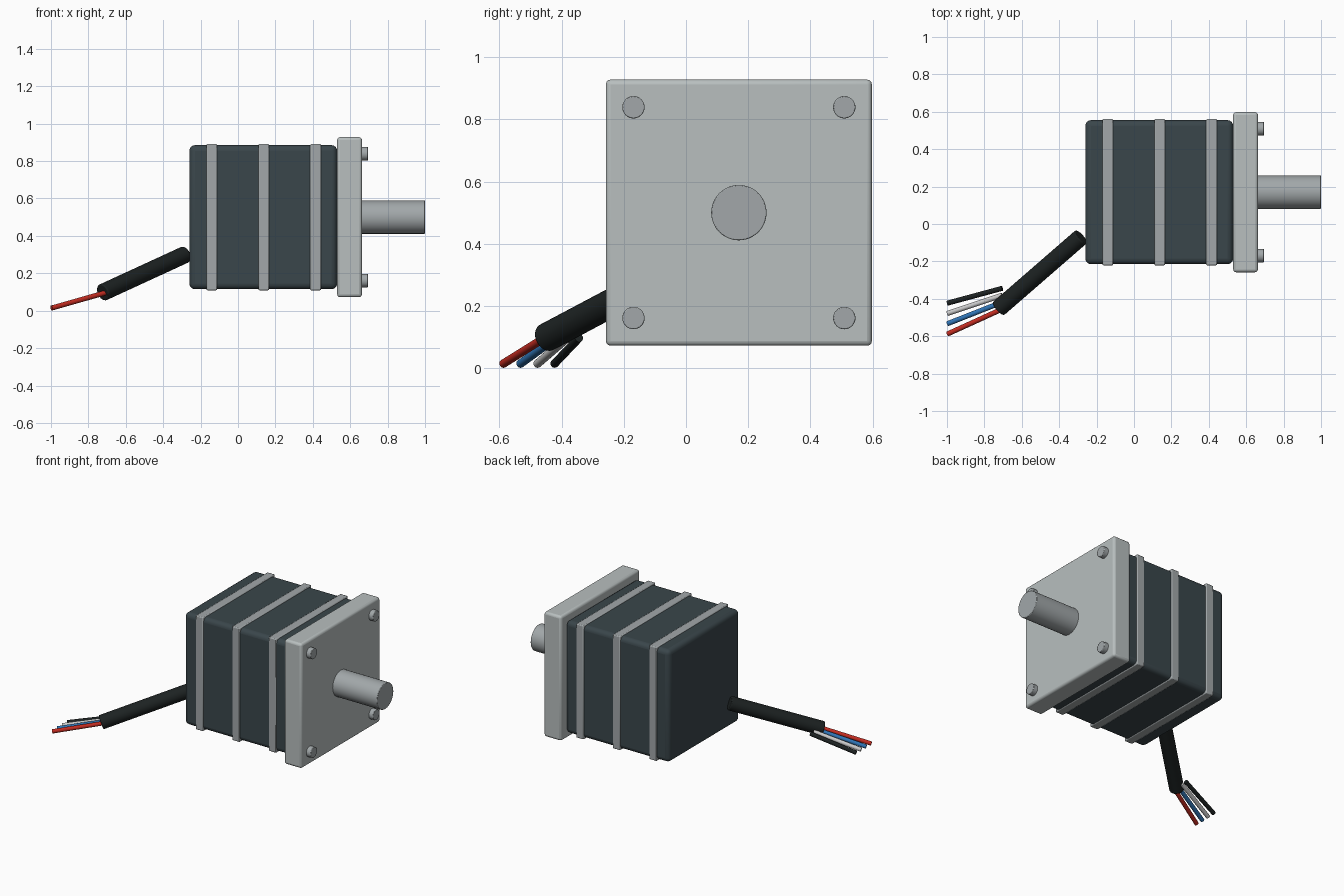
import bpy
from mathutils import Vector

if "Cube" in bpy.data.objects:
    bpy.data.objects.remove(bpy.data.objects["Cube"])

CY, CZ = 0.17, 0.5  # motor axis


def material(name, rgb):
    m = bpy.data.materials.new(name)
    m.diffuse_color = (*rgb, 1)
    m.use_nodes = True
    m.node_tree.nodes["Principled BSDF"].inputs["Base Color"].default_value = m.diffuse_color
    return m


slate = material("slate", (0.042, 0.061, 0.07))
steel = material("steel", (0.36, 0.39, 0.40))
alloy = material("alloy", (0.48, 0.52, 0.52))
black = material("black", (0.012, 0.016, 0.016))
red = material("red", (0.55, 0.025, 0.015))
blue = material("blue", (0.03, 0.18, 0.47))
white = material("white", (0.75, 0.75, 0.72))


def finish(name, mat, bevel, segments):
    o = bpy.context.object
    o.name = name
    o.data.materials.append(mat)
    if bevel:
        b = o.modifiers.new("bevel", 'BEVEL')
        b.width, b.segments = bevel, segments
        b.limit_method = 'ANGLE'
        b.angle_limit = 0.9
    bpy.ops.object.shade_smooth_by_angle(angle=0.6)
    return o


def block(name, x0, x1, half, mat, bevel, segments=3):
    bpy.ops.mesh.primitive_cube_add(size=1, location=((x0 + x1) / 2, CY, CZ))
    bpy.context.object.scale = (x1 - x0, 2 * half, 2 * half)
    bpy.ops.object.transform_apply(location=False, rotation=False, scale=True)
    return finish(name, mat, bevel, segments)


def rod(name, a, b, radius, mat, bevel=0, sides=32):
    a, b = Vector(a), Vector(b)
    d = b - a
    bpy.ops.mesh.primitive_cylinder_add(
        vertices=sides, radius=radius, depth=d.length, location=(a + b) / 2,
        rotation=d.to_track_quat('Z', 'Y').to_euler())
    return finish(name, mat, bevel, 2)


# Housing, bands and mounting flange
block("motor_body", -0.26, 0.53, 0.385, slate, 0.03, 4)
for i, x in enumerate((-0.14, 0.1375, 0.415)):
    block(f"band_{i + 1}", x - 0.029, x + 0.029, 0.391, steel, 0.006, 2)
block("front_flange", 0.53, 0.663, 0.428, alloy, 0.016)

# Output shaft and corner bolts
rod("shaft", (0.62, CY, CZ), (1.0, CY, CZ), 0.089, steel, 0.003, 48)
for i, (sy, sz) in enumerate(((-1, -1), (-1, 1), (1, -1), (1, 1))):
    y, z = CY + 0.339 * sy, CZ + 0.339 * sz
    rod(f"bolt_{i + 1}", (0.62, y, z), (0.695, y, z), 0.036, steel, 0.003)

# Cable sheath and fanned lead wires
rod("cable", (-0.283, -0.069, 0.3), (-0.724, -0.452, 0.097), 0.046, black, 0.006)
for i, (colour, mat) in enumerate((("red", red), ("blue", blue), ("white", white), ("black", black))):
    rod(f"{colour}_wire", (-0.705, -0.455 + 0.037 * i, 0.097),
        (-0.997, -0.588 + 0.055 * i, 0.014), 0.0135, mat, sides=20)
